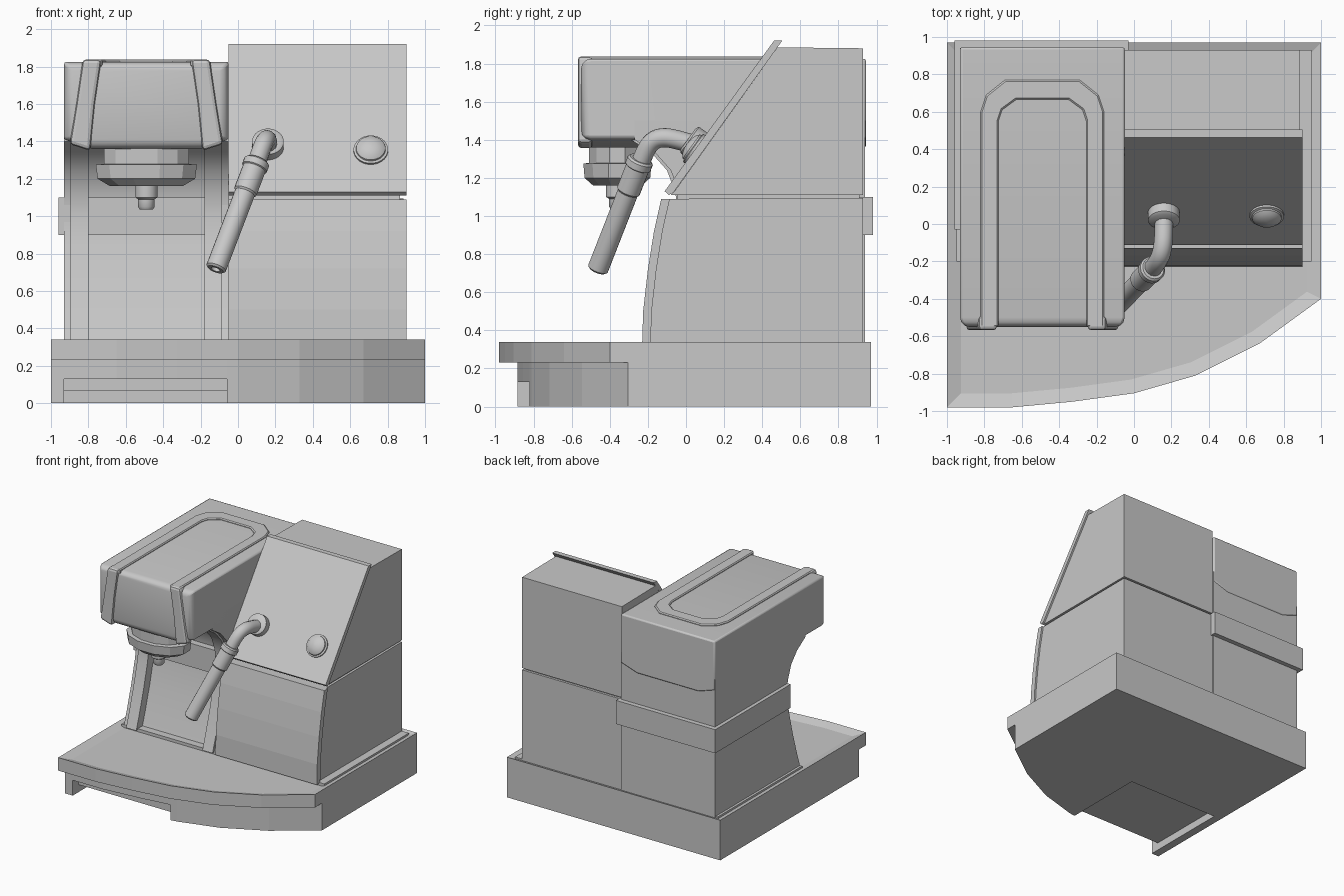
import bpy, bmesh, math
from mathutils import Vector, Matrix

if "Cube" in bpy.data.objects:
    bpy.data.objects.remove(bpy.data.objects["Cube"])

grey = bpy.data.materials.new("plain grey")
grey.use_nodes = True
grey.diffuse_color = (0.58, 0.58, 0.58, 1)
grey.node_tree.nodes["Principled BSDF"].inputs["Base Color"].default_value = (0.58, 0.58, 0.58, 1)


def finish(name, bm, smooth=False, bevel=0, segments=2):
    bmesh.ops.recalc_face_normals(bm, faces=bm.faces)
    mesh = bpy.data.meshes.new(name)
    bm.to_mesh(mesh)
    bm.free()
    mesh.materials.append(grey)
    ob = bpy.data.objects.new(name, mesh)
    bpy.context.collection.objects.link(ob)
    if bevel:
        mod = ob.modifiers.new("soft edges", 'BEVEL')
        mod.width, mod.segments = bevel, segments
        mod.limit_method, mod.angle_limit = 'ANGLE', math.radians(50)
    if smooth:
        bpy.context.view_layer.objects.active = ob
        ob.select_set(True)
        bpy.ops.object.shade_smooth_by_angle(angle=math.radians(35))
        ob.select_set(False)
    return ob


def prism_mesh(pts, axis, lo, hi):
    """Extrude a 2D outline along an axis."""
    place = {'x': lambda a, b, t: (t, a, b), 'y': lambda a, b, t: (a, t, b),
             'z': lambda a, b, t: (a, b, t)}[axis]
    bm = bmesh.new()
    rings = [[bm.verts.new(place(a, b, t)) for a, b in pts] for t in (lo, hi)]
    n = len(pts)
    for ring in rings:
        bm.faces.new(ring)
    for i in range(n):
        j = (i + 1) % n
        bm.faces.new((rings[0][i], rings[0][j], rings[1][j], rings[1][i]))
    return bm


def prism(name, pts, axis, lo, hi, **kw):
    return finish(name, prism_mesh(pts, axis, lo, hi), **kw)


def box(name, x0, x1, y0, y1, z0, z1, **kw):
    return prism(name, [(x0, y0), (x1, y0), (x1, y1), (x0, y1)], 'z', z0, z1, **kw)


def lathe(name, profile, sides, matrix, smooth=True):
    """Closed stack of rings from (radius, height) pairs."""
    bm = bmesh.new()
    rings = []
    for r, h in profile:
        rings.append([bm.verts.new(matrix @ Vector((r * math.cos(a), r * math.sin(a), h)))
                      for a in (math.tau * (k + 0.5) / sides for k in range(sides))])
    for a, b in zip(rings, rings[1:]):
        for k in range(sides):
            m = (k + 1) % sides
            bm.faces.new((a[k], a[m], b[m], b[k]))
    bm.faces.new(rings[0])
    bm.faces.new(rings[-1])
    return finish(name, bm, smooth)


def aim(start, direction):
    return Matrix.Translation(start) @ Vector(direction).to_track_quat('Z', 'Y').to_matrix().to_4x4()


# Drip tray slab with a recessed, rimmed top
BACK = 0.97
front = [(-1, -.98), (-.65, -.98), (-.33, -.95), (0, -.905), (.33, -.81), (.67, -.64), (1, -.4)]
bm = prism_mesh(front + [(1, BACK), (-1, BACK)], 'z', .23, .34)
bmesh.ops.recalc_face_normals(bm, faces=bm.faces)
top = [f for f in bm.faces if f.normal.z > .9]
bmesh.ops.inset_region(bm, faces=top, thickness=.075, use_even_offset=True)
bmesh.ops.translate(bm, verts=top[0].verts, vec=(0, 0, -.025))
finish("drip_tray", bm)
box("rear_deck", -.95, .95, -.2, .93, .25, .34)

# Lower base with a drawer recess
low = [(x, y + .095) for x, y in front]
prism("base_right", [(-.06, -.82)] + low[3:] + [(1, BACK), (-.06, BACK)], 'z', 0, .23)
box("base_left_leg", -1, -.93, low[0][1], BACK, 0, .23)
prism("base_lintel", [(-.93, -.885)] + low[1:3] + [(-.06, -.82), (-.06, BACK), (-.93, BACK)], 'z', .13, .23)
box("drawer_front", -.93, -.06, -.81, BACK, .065, .13)
box("base_rear", -.93, -.06, -.1, BACK, 0, .065)

# Right housing, split by a groove
T = .045
low_face = [(-.23, .33), (-.225, .5), (-.2, .72), (-.168, .92), (-.13, 1.09)]
high_face = [(-.112, 1.13), (.462, 1.92)]
prism("housing_lower", [(y + T, z) for y, z in low_face] + [(.93, 1.095), (.93, .33)], 'x', -.05, .885)
prism("housing_core", [(-.05, 1.05), (-.04, 1.15), (.91, 1.15), (.91, 1.05)], 'x', -.05, .865)
prism("housing_upper", [(-.08, 1.11), (-.06, 1.13), (.48, 1.885), (.93, 1.88), (.93, 1.11)], 'x', -.05, .885)
prism("lower_front_panel", low_face + [(y + T, z) for y, z in reversed(low_face)], 'x', -.05, .9)
prism("upper_front_panel", high_face + [(.505, 1.92), (-.065, 1.125), (-.09, 1.11)], 'x', -.05, .9)

# Tower with a concave front and a recessed niche
curve = [(-.2, .33), (-.16, .45), (-.1, .65), (-.05, .85), (-.025, 1.0),
         (-.035, 1.12), (-.08, 1.24), (-.16, 1.33), (-.27, 1.4), (-.27, 1.5)]
tail = [(.94, 1.5), (.94, .33)]
for side, x0, x1 in (("left", -.93, -.8), ("right", -.18, -.05)):
    prism("tower_cheek_" + side, curve + tail, 'x', x0, x1, smooth=True)
prism("tower_niche", [(y + .06, z) for y, z in curve] + tail, 'x', -.8, -.18, smooth=True)
for side, x0, x1 in (("left", -.895, -.8), ("right", -.18, -.085)):
    rib = [(y - .02, z) for y, z in curve] + [(y + .02, z) for y, z in reversed(curve)]
    prism("tower_rib_" + side, rib, 'x', x0, x1, smooth=True)
box("tower_band", -.96, -.03, -.03, .98, .9, 1.1)

# Brew head with a softened front
outline = [(-.93, 1.41), (-.78, 1.36), (-.2, 1.36), (-.05, 1.41), (-.05, 1.825), (-.93, 1.825)]
bm = prism_mesh(outline, 'y', -.55, .945)
bmesh.ops.recalc_face_normals(bm, faces=bm.faces)
edges = [e for e in bm.edges if all(v.co.y < 0 for v in e.verts)]
bmesh.ops.bevel(bm, geom=edges, offset=.05, segments=3, profile=.5, affect='EDGES')
finish("brew_head", bm, smooth=True, bevel=.012)

# Raised trim: a loop on top and two splayed strips down the front
CX = -.49
outer = [(.33, -.55), (.33, .6), (.3, .69), (.2, .77)]
inner = [(.235, -.55), (.235, .55), (.215, .61), (.14, .665)]


def mirrored(half):
    return [(CX + x, y) for x, y in half] + [(CX - x, y) for x, y in reversed(half)]


bm = bmesh.new()
loops = [[bm.verts.new((x, y, z)) for x, y in mirrored(h)]
         for h, z in ((outer, 1.8), (outer, 1.838), (inner, 1.838), (inner, 1.8))]
for a, b in zip(loops, loops[1:] + loops[:1]):
    for k in range(len(a) - 1):
        bm.faces.new((a[k], a[k + 1], b[k + 1], b[k]))
for k in (0, -1):
    bm.faces.new([l[k] for l in loops])
finish("top_trim", bm, bevel=.008, segments=1)
for side, s in (("left", -1), ("right", 1)):
    strip = [(.24, 1.838), (.34, 1.838), (.375, 1.6), (.41, 1.385), (.3, 1.35), (.275, 1.6)]
    prism("front_trim_" + side, [(CX + s * x, z) for x, z in strip], 'y', -.568, -.49, bevel=.02, segments=2)

# Group head and spout
group = Matrix.Translation((CX, -.36, 0)) @ Matrix.Diagonal((1, .66, 1, 1))
lathe("group_neck", [(.235, 1.27), (.235, 1.38)], 12, group, False)
lathe("group_ring", [(.2, 1.16), (.27, 1.2), (.28, 1.275), (.22, 1.28)], 12, group, False)
spout = Matrix.Translation((CX, -.36, 0))
lathe("spout", [(.035, 1.035), (.045, 1.05), (.045, 1.09), (.06, 1.1), (.06, 1.17)], 16, spout)

# Steam wand: flange, bent pipe, collar and tube
normal = Vector((0, -.81, .585))
seat = Vector((.16, .06, 1.37))
lathe("wand_flange", [(.085, -.01), (.085, .05), (.07, .06)], 24, aim(seat, normal))
path = bpy.data.curves.new("wand_pipe", 'CURVE')
path.dimensions = '3D'
path.bevel_depth, path.bevel_resolution, path.use_fill_caps = .05, 4, True
bend = [seat, (.16, -.04, 1.4), (.155, -.12, 1.415), (.14, -.18, 1.395), (.115, -.22, 1.33), (.085, -.255, 1.24)]
spline = path.splines.new('NURBS')
spline.points.add(len(bend) - 1)
for p, co in zip(spline.points, bend):
    p.co = (*co, 1)
spline.use_endpoint_u, spline.order_u, spline.resolution_u = True, 3, 5
path.materials.append(grey)
bpy.context.collection.objects.link(bpy.data.objects.new("wand_pipe", path))
start, end = Vector((.1, -.24, 1.29)), Vector((-.12, -.465, .715))
length = (end - start).length
line = aim(start, end - start)
lathe("wand_collar", [(.06, -.01), (.07, 0), (.07, .035), (.063, .04), (.063, .18), (.055, .19)], 20, line)
lathe("wand_tube", [(.055, .15), (.055, length - .01), (.045, length), (.025, length), (.025, length - .02)], 20, line)

# Control knob on the sloped panel
knob = aim((.71, .048, 1.35), normal) @ Matrix.Diagonal((1, 1, 1, 1))
lathe("control_knob", [(.092, -.01), (.092, .012), (.08, .016), (.078, .025), (.06, .04), (.03, .05), (.005, .053)], 24, knob)
